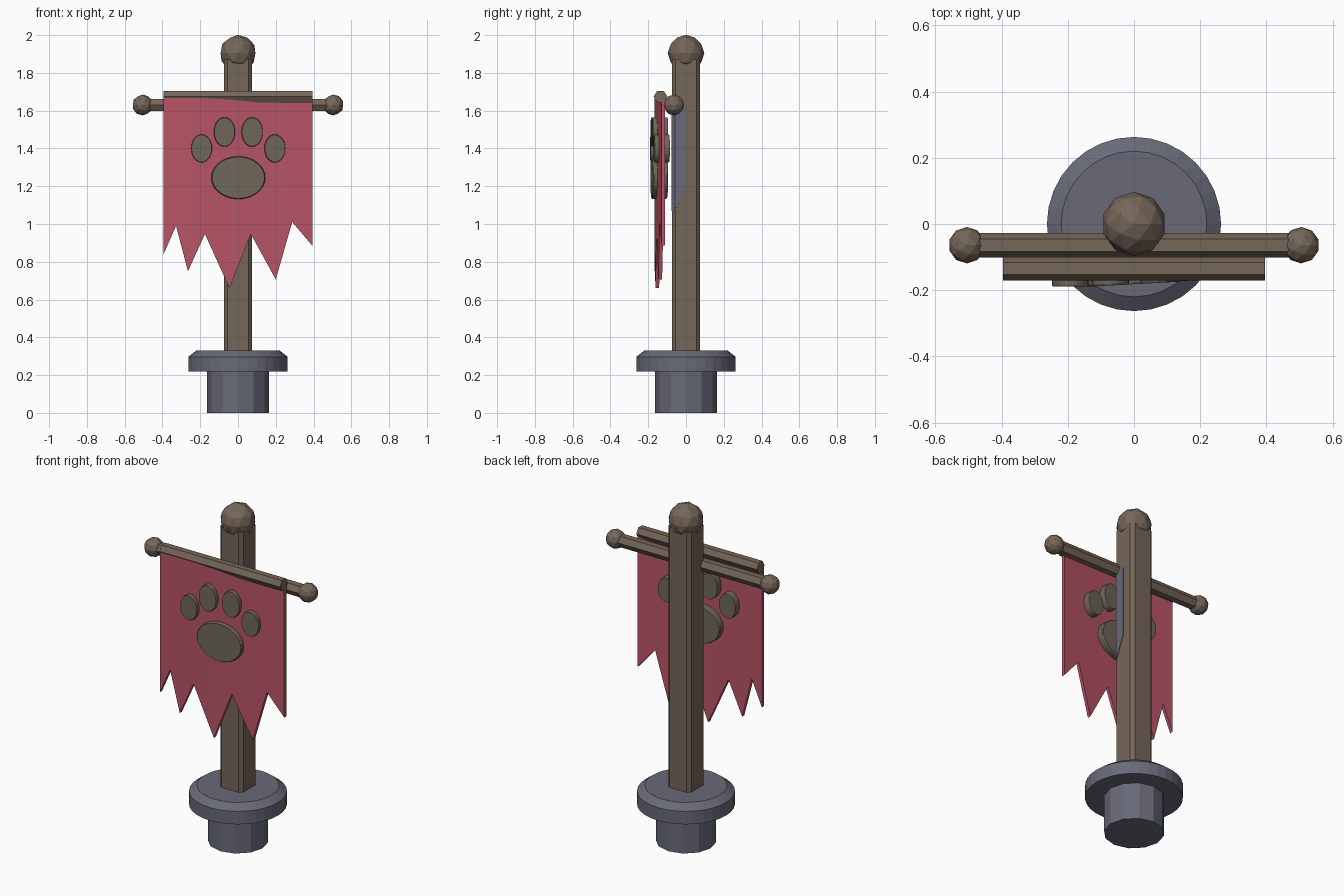
import bpy, bmesh, math
from mathutils import Matrix, Vector

if "Cube" in bpy.data.objects:
    bpy.data.objects.remove(bpy.data.objects["Cube"])


def material(name, rgb):
    m = bpy.data.materials.new(name)
    m.diffuse_color = (*rgb, 1)
    m.use_nodes = True
    m.node_tree.nodes["Principled BSDF"].inputs["Base Color"].default_value = m.diffuse_color
    return m


WOOD = material("brown wood", (0.180, 0.133, 0.098))
STONE = material("blue grey stone", (0.138, 0.144, 0.188))
CLOTH = material("red cloth", (0.479, 0.089, 0.133))
PAD = material("olive brown emblem", (0.160, 0.138, 0.102))


def finish(name, bm, mat):
    bmesh.ops.recalc_face_normals(bm, faces=bm.faces)
    me = bpy.data.meshes.new(name)
    bm.to_mesh(me)
    bm.free()
    me.materials.append(mat)
    ob = bpy.data.objects.new(name, me)
    bpy.context.collection.objects.link(ob)
    return ob


def lathe(name, profile, sides, mat):
    """Stack of rings (radius, z) with capped ends."""
    bm = bmesh.new()
    rings = [[bm.verts.new((r * math.cos(2 * math.pi * i / sides),
                            r * math.sin(2 * math.pi * i / sides), z))
              for i in range(sides)] for r, z in profile]
    for a, b in zip(rings, rings[1:]):
        for i in range(sides):
            j = (i + 1) % sides
            bm.faces.new((a[i], a[j], b[j], b[i]))
    bm.faces.new(rings[0])
    bm.faces.new(rings[-1])
    return finish(name, bm, mat)


def ball(name, radius, loc):
    bm = bmesh.new()
    bmesh.ops.create_icosphere(bm, subdivisions=2, radius=radius,
                               matrix=Matrix.Translation(loc))
    return finish(name, bm, WOOD)


def prism(name, outline, z0, z1, mat):
    bm = bmesh.new()
    face = bm.faces.new([bm.verts.new((x, y, z0)) for x, y in outline])
    ext = bmesh.ops.extrude_face_region(bm, geom=[face])["geom"]
    bmesh.ops.translate(bm, vec=(0, 0, z1 - z0),
                        verts=[v for v in ext if isinstance(v, bmesh.types.BMVert)])
    return finish(name, bm, mat)


def hex_rod(name, half, radius, y, z):
    rod = lathe(name, [(radius, -half), (radius, half)], 6, WOOD)
    # lay along x with hexagon corners pointing front and back
    rod.data.transform(Matrix.Translation((0, y, z))
                       @ Matrix.Rotation(math.pi / 2, 4, 'Y')
                       @ Matrix.Rotation(math.pi / 2, 4, 'Z'))
    return rod


# stone base
lathe("base_foot", [(0.163, 0), (0.163, 0.225)], 12, STONE)
lathe("base_disc", [(0.263, 0.22), (0.263, 0.297), (0.22, 0.33)], 32, STONE)

# square pole with cut corners
A, B = 0.075, 0.056
prism("pole", [(A, -B), (A, B), (B, A), (-B, A), (-A, B), (-A, -B), (-B, -A), (B, -A)],
      0.32, 1.87, WOOD)
ball("pole_ball", 0.097, (0, 0, 1.904))

# bluish patch on the front right of the pole
E = 0.003
patch = prism("pole_patch", [(-0.03, -A - E), (B + E / 2, -A - E), (A + E, -B - E / 2),
                             (A + E, 0), (A - 0.005, 0), (A - 0.005, -B),
                             (B, -A + 0.005), (-0.03, -A + 0.005)],
              1.07, 1.62, STONE)
for v in patch.data.vertices:
    if v.co.z < 1.2 and v.co.y > -0.01:
        v.co.z = 1.2

# cross rod and its end balls
hex_rod("cross_rod", 0.5, 0.037, -0.064, 1.63)
for side, sx in (("left", -1), ("right", 1)):
    ball("rod_ball_" + side, 0.055, (sx * 0.505, -0.064, 1.63))
hex_rod("banner_rod", 0.395, 0.036, -0.135, 1.674)


# banner cloth, drifting back toward the right
def cloth_y(x):
    t = max(0.0, x + 0.2) / 0.594
    return -0.157 + 0.037 * t ** 1.5


hem = [(-0.394, 0.84), (-0.328, 0.99), (-0.265, 0.75), (-0.175, 0.947), (-0.045, 0.66),
       (0.068, 0.947), (0.2, 0.706), (0.287, 1.01), (0.394, 0.885)]
cols = []
for (x0, z0), (x1, z1) in zip(hem, hem[1:]):
    cols += [(x0, z0), ((x0 + x1) / 2, (z0 + z1) / 2)]
cols.append(hem[-1])
bm = bmesh.new()
loops = []
for x, z in cols:
    y = cloth_y(x)
    loops.append([bm.verts.new(p) for p in
                  ((x, y - 0.01, z), (x, y - 0.01, 1.672),
                   (x, y + 0.01, 1.672), (x, y + 0.01, z))])
for a, b in zip(loops, loops[1:]):
    for i in range(4):
        j = (i + 1) % 4
        bm.faces.new((a[i], a[j], b[j], b[i]))
bm.faces.new(loops[0])
bm.faces.new(loops[-1])
finish("banner_cloth", bm, CLOTH)

# paw emblem: oval discs passing through the cloth
pads = [("palm_pad", 0, 1.245, 0.143, 0.113),
        ("toe_pad_1", -0.193, 1.40, 0.055, 0.074),
        ("toe_pad_2", -0.073, 1.487, 0.056, 0.078),
        ("toe_pad_3", 0.073, 1.487, 0.056, 0.078),
        ("toe_pad_4", 0.193, 1.40, 0.055, 0.074)]
for name, x, z, rx, rz in pads:
    pad = lathe(name, [(0.97, -0.04), (1, -0.034), (1, 0.034), (0.97, 0.04)], 32, PAD)
    slope = math.atan((cloth_y(x + 0.05) - cloth_y(x - 0.05)) / 0.1)
    pad.data.transform(Matrix.Translation((x, cloth_y(x) + 0.008, z))
                       @ Matrix.Rotation(slope, 4, 'Z')
                       @ Matrix.Rotation(math.pi / 2, 4, 'X')
                       @ Matrix.Diagonal(Vector((rx, rz, 1, 1))))
